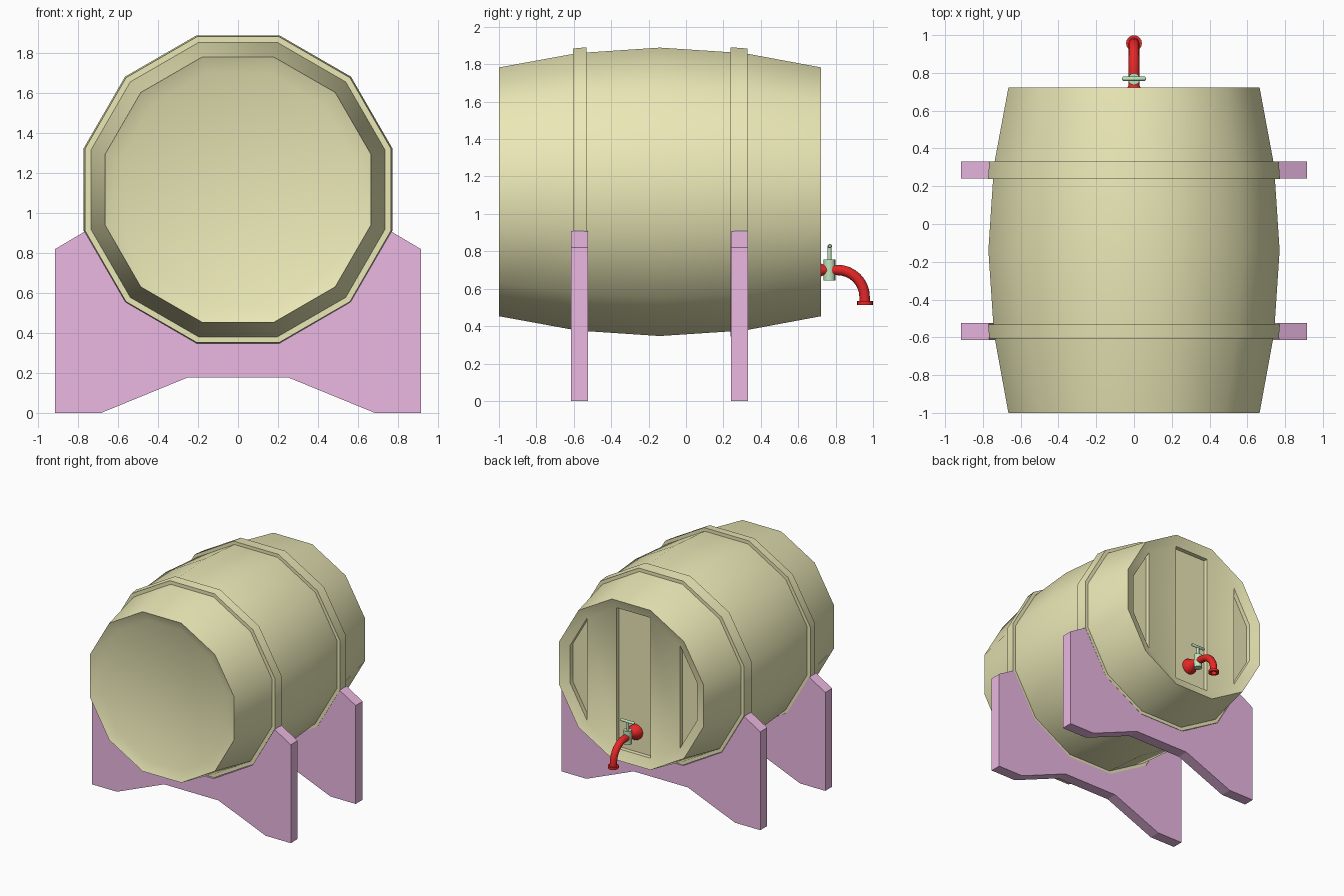
import bpy, bmesh
from math import sin, cos, pi, radians

if "Cube" in bpy.data.objects:
    bpy.data.objects.remove(bpy.data.objects["Cube"])

CZ = 1.118  # height of the barrel axis


def material(name, rgb):
    m = bpy.data.materials.new(name)
    m.diffuse_color = (*rgb, 1)
    m.use_nodes = True
    m.node_tree.nodes["Principled BSDF"].inputs["Base Color"].default_value = m.diffuse_color
    return m


WOOD = material("pale_wood", (0.83, 0.81, 0.47))
PINK = material("stand_pink", (0.83, 0.48, 0.76))
RED = material("tap_red", (0.80, 0.02, 0.02))
GREEN = material("valve_green", (0.52, 0.78, 0.50))


def finish(bm, name, mat, angle=35):
    bmesh.ops.recalc_face_normals(bm, faces=bm.faces)
    me = bpy.data.meshes.new(name)
    bm.to_mesh(me)
    bm.free()
    me.materials.append(mat)
    for p in me.polygons:
        p.use_smooth = True
    me.set_sharp_from_angle(angle=radians(angle))
    ob = bpy.data.objects.new(name, me)
    bpy.context.collection.objects.link(ob)
    return ob


def ring(bm, y, z, r, n, tilt=0.0, phase=0.0):
    """Ring around an axis along +y, tilted downwards by tilt."""
    vs = []
    for k in range(n):
        a = phase + 2 * pi * k / n
        u = r * sin(a)
        vs.append(bm.verts.new((r * cos(a), y + u * sin(tilt), z + u * cos(tilt))))
    return vs


def bridge(bm, rings):
    n = len(rings[0])
    for a, b in zip(rings, rings[1:]):
        for k in range(n):
            j = (k + 1) % n
            bm.faces.new((a[k], a[j], b[j], b[k]))


def barrel_ring(bm, y, apothem):
    return ring(bm, y, CZ, apothem / cos(pi / 12), 12, phase=pi / 12)


# Barrel: bulged twelve-sided body with dished ends
bm = bmesh.new()
profile = [(-0.965, 0.585), (-1.0, 0.665), (-0.60, 0.738), (-0.53, 0.745), (-0.14, 0.771),
           (0.24, 0.746), (0.33, 0.738), (0.722, 0.665), (0.69, 0.585)]
rings = [barrel_ring(bm, y, a) for y, a in profile]
bridge(bm, rings)
bm.faces.new(rings[0])
# Back end: five planks, every other one set back
back = rings[-1]
planks = [bm.faces.new((back[i], back[i + 1], back[10 - i], back[11 - i])) for i in range(5)]
sunk = bmesh.ops.extrude_discrete_faces(bm, faces=planks[::2])["faces"]
bmesh.ops.translate(bm, vec=(0, -0.035, 0), verts=[v for f in sunk for v in f.verts])
finish(bm, "barrel", WOOD)

# Hoops
for name, y0, y1, a0, a1 in (("front_hoop", -0.605, -0.532, 0.766, 0.773),
                             ("back_hoop", 0.237, 0.33, 0.773, 0.766)):
    bm = bmesh.new()
    r = [barrel_ring(bm, y, a) for y, a in ((y0, 0.72), (y0, a0), (y1, a1), (y1, 0.72))]
    bridge(bm, r + r[:1])
    finish(bm, name, WOOD)

# Stands: cradle outline mirrored in x and extruded along y
half = [(0.25, 0.178), (0.685, 0), (0.917, 0), (0.917, 0.82), (0.768, 0.908),
        (0.563, 0.555), (0.206, 0.348)]
outline = half + [(-x, z) for x, z in reversed(half)]
for name, y0, y1 in (("front_stand", -0.615, -0.525), ("back_stand", 0.24, 0.332)):
    bm = bmesh.new()
    r = [[bm.verts.new((x, y, z)) for x, z in outline] for y in (y0, y1)]
    bridge(bm, r)
    for loop in r:
        bm.faces.new(loop)
    finish(bm, name, PINK, 20)

# Tap: flared root, straight pipe, quarter bend and lipped spout
bm = bmesh.new()
TZ, R, BEND = 0.70, 0.028, 0.145
path = [(0.65, TZ, 0.062, 0), (0.675, TZ, 0.062, 0), (0.70, TZ, 0.048, 0),
        (0.735, TZ, R, 0), (0.81, TZ, R, 0)]
path += [(0.81 + BEND * sin(t), TZ - BEND + BEND * cos(t), R, t)
         for t in (pi / 2 * i / 8 for i in range(1, 9))]
path += [(0.957, 0.533, R, pi / 2), (0.957, 0.533, 0.042, pi / 2),
         (0.957, 0.514, 0.042, pi / 2), (0.957, 0.514, 0.022, pi / 2),
         (0.957, 0.54, 0.022, pi / 2)]
rings = [ring(bm, y, z, r, 16, tilt) for y, z, r, tilt in path]
bridge(bm, rings)
bm.faces.new(rings[0])
bm.faces.new(rings[-1])
finish(bm, "tap_pipe", RED)


# Valve: upright body, stem and cross handle
def upright(name, sections, y=0.767):
    bm = bmesh.new()
    rs = [ring(bm, y, z, r, 16, pi / 2) for z, r in sections]
    bridge(bm, rs)
    bm.faces.new(rs[0])
    bm.faces.new(rs[-1])
    return finish(bm, name, GREEN)


upright("valve_body", [(0.643, 0.031), (0.757, 0.031)])
upright("valve_stem", [(0.75, 0.011), (0.83, 0.011)])
handle = upright("valve_handle", [(-0.063, 0.007), (-0.057, 0.011), (0.057, 0.011), (0.063, 0.007)], 0)
handle.rotation_euler = (0, pi / 2, 0)
handle.location = (0, 0.769, 0.828)
